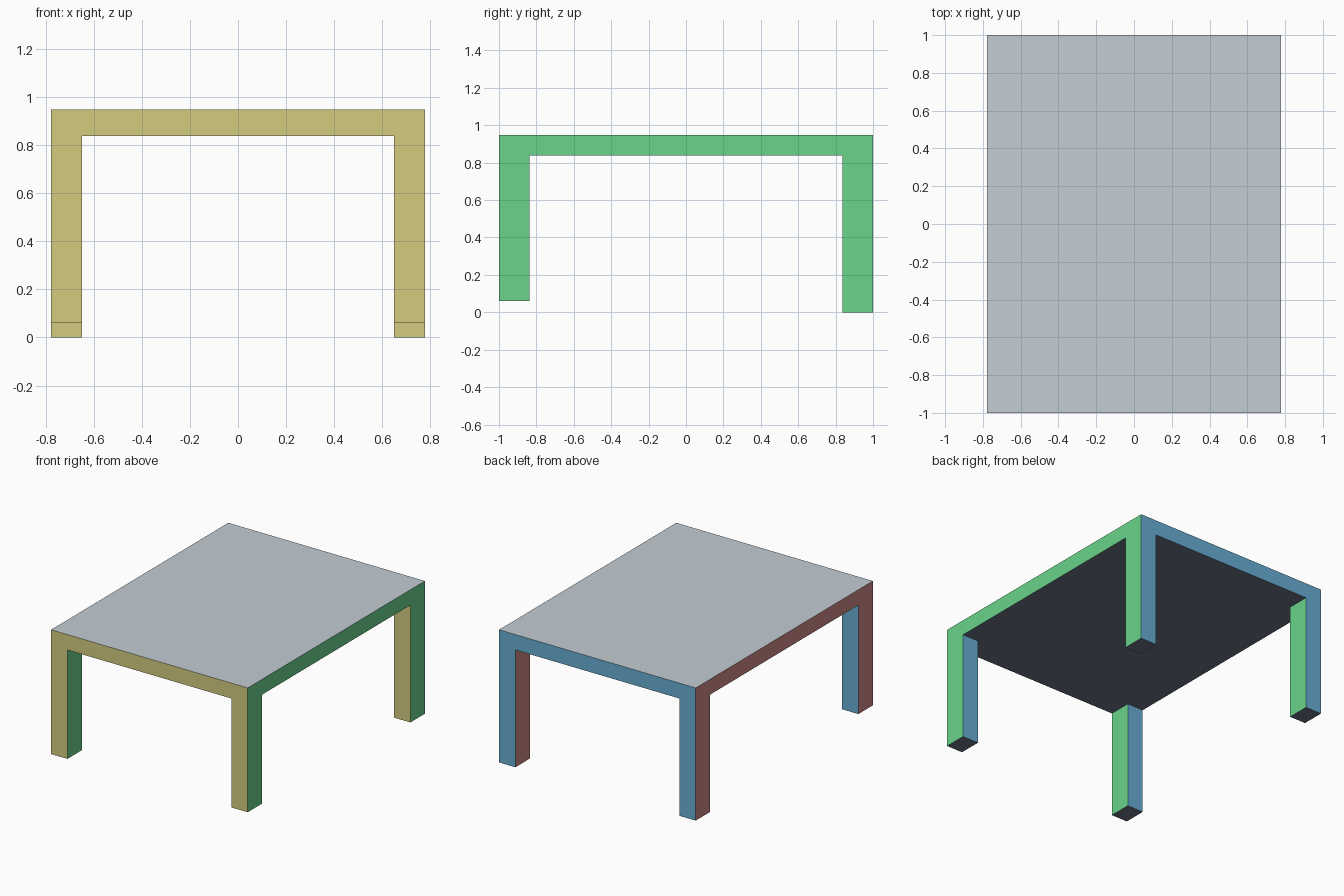
import bpy, bmesh
from mathutils import Vector

if "Cube" in bpy.data.objects:
    bpy.data.objects.remove(bpy.data.objects["Cube"])

# Overall sizes
HX, HY = 0.777, 1.0            # half width, half depth
LX, LY = 0.129, 0.164          # leg section
TOP, UNDER = 0.948, 0.838      # tabletop heights
FRONT_FOOT, BACK_FOOT = 0.06, 0.0


def lin(c):
    c /= 255
    return c / 12.92 if c <= 0.04045 else ((c + 0.055) / 1.055) ** 2.4


# One colour per facing direction
PALETTE = [
    ("khaki_front", (211, 203, 128), (0, -1, 0)),
    ("green_right", (106, 211, 139), (1, 0, 0)),
    ("blue_back", (105, 175, 212), (0, 1, 0)),
    ("dusty_red_left", (206, 138, 134), (-1, 0, 0)),
    ("pale_grey_top", (195, 205, 211), (0, 0, 1)),
    ("slate_underside", (108, 117, 133), (0, 0, -1)),
]
MATS = []
for name, rgb, _ in PALETTE:
    m = bpy.data.materials.new(name)
    m.diffuse_color = (*[lin(c) for c in rgb], 1)
    m.use_nodes = True
    m.node_tree.nodes["Principled BSDF"].inputs["Base Color"].default_value = m.diffuse_color
    MATS.append(m)


def block(name, lo, hi, open_top=False):
    """Box between two corners, faces coloured by direction."""
    lo, hi = Vector(lo), Vector(hi)
    bm = bmesh.new()
    bmesh.ops.create_cube(bm, size=1)
    for v in bm.verts:
        v.co = (lo + hi) / 2 + v.co * (hi - lo)
    bm.normal_update()
    for f in bm.faces:
        f.material_index = max(range(6), key=lambda i: f.normal.dot(Vector(PALETTE[i][2])))
    if open_top:  # hidden joint against the tabletop
        bmesh.ops.delete(bm, geom=[f for f in bm.faces if f.normal.z > 0.5], context='FACES')
    me = bpy.data.meshes.new(name)
    bm.to_mesh(me)
    bm.free()
    for m in MATS:
        me.materials.append(m)
    ob = bpy.data.objects.new(name, me)
    bpy.context.collection.objects.link(ob)
    return ob


# Tabletop
block("tabletop", (-HX, -HY, UNDER), (HX, HY, TOP))

# Four corner legs, the front pair a little shorter
for side, sx in (("left", -1), ("right", 1)):
    for end, sy, foot in (("front", -1, FRONT_FOOT), ("back", 1, BACK_FOOT)):
        xs = sorted((sx * HX, sx * (HX - LX)))
        ys = sorted((sy * HY, sy * (HY - LY)))
        block(f"{end}_{side}_leg", (xs[0], ys[0], foot), (xs[1], ys[1], UNDER), open_top=True)
